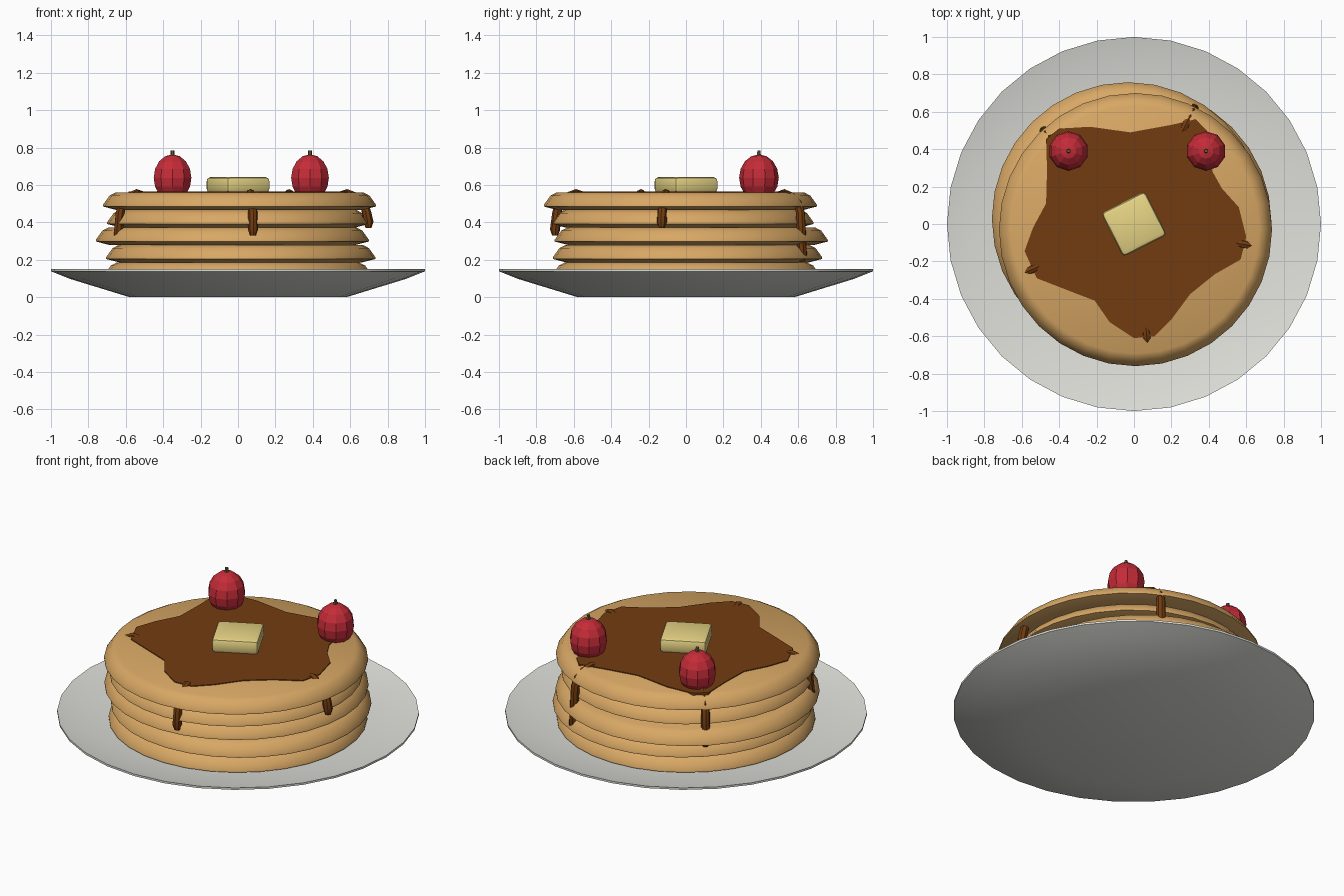
import bpy, bmesh, math
from mathutils import Vector, Matrix

if "Cube" in bpy.data.objects:
    bpy.data.objects.remove(bpy.data.objects["Cube"])


def material(name, rgb):
    m = bpy.data.materials.new(name)
    m.diffuse_color = (*rgb, 1)
    m.use_nodes = True
    m.node_tree.nodes["Principled BSDF"].inputs["Base Color"].default_value = m.diffuse_color
    return m


CERAMIC = material("white ceramic", (0.74, 0.74, 0.70))
BATTER = material("golden pancake", (0.69, 0.39, 0.13))
SYRUP = material("brown syrup", (0.17, 0.045, 0.005))
BUTTER = material("butter yellow", (0.82, 0.68, 0.24))
RED = material("berry red", (0.56, 0.025, 0.04))
STEM = material("stem olive", (0.13, 0.12, 0.04))


def finish(bm, name, mat, smooth=None):
    bmesh.ops.recalc_face_normals(bm, faces=bm.faces)
    me = bpy.data.meshes.new(name)
    bm.to_mesh(me)
    bm.free()
    me.materials.append(mat)
    ob = bpy.data.objects.new(name, me)
    bpy.context.collection.objects.link(ob)
    if smooth:
        bpy.ops.object.select_all(action='DESELECT')
        ob.select_set(True)
        bpy.context.view_layer.objects.active = ob
        bpy.ops.object.shade_smooth_by_angle(angle=math.radians(smooth))
    return ob


def lathe(name, profile, mat, center=(0, 0, 0), sides=32, smooth=None):
    """Revolve (radius, z) points; end rings become caps."""
    bm = bmesh.new()
    rings = []
    for r, z in profile:
        rings.append([bm.verts.new(Vector(center) + Vector((
            r * math.cos(math.tau * i / sides), r * math.sin(math.tau * i / sides), z)))
            for i in range(sides)])
    for a, b in zip(rings, rings[1:]):
        for i in range(sides):
            j = (i + 1) % sides
            bm.faces.new((a[i], a[j], b[j], b[i]))
    bm.faces.new(rings[0])
    bm.faces.new(rings[-1])
    return finish(bm, name, mat, smooth)


def tube(name, points, radii, mat, sides=8):
    """Round tube lying in a vertical plane through the z axis."""
    bm = bmesh.new()
    rings = []
    for k, p in enumerate(points):
        t = (points[min(k + 1, len(points) - 1)] - points[max(k - 1, 0)]).normalized()
        side = Vector((-points[0].y, points[0].x, 0)).normalized()
        up = t.cross(side)
        rings.append([bm.verts.new(p + radii[k] * (
            side * math.cos(math.tau * i / sides) + up * math.sin(math.tau * i / sides)))
            for i in range(sides)])
    for a, b in zip(rings, rings[1:]):
        for i in range(sides):
            j = (i + 1) % sides
            bm.faces.new((a[i], a[j], b[j], b[i]))
    bm.faces.new(rings[0])
    bm.faces.new(rings[-1])
    return finish(bm, name, mat, 40)


# Plate
lathe("plate", [(0.58, 0), (0.90, 0.098), (1.0, 0.138), (1.0, 0.15),
                (0.90, 0.125), (0.60, 0.085)], CERAMIC, smooth=35)

# Stack of pancakes, bottom to top, each a little off centre
PITCH = 0.0935
offsets = [(0, 0), (0.015, 0.008), (-0.03, 0.028), (0, -0.018), (0.008, -0.03)]
radii = [0.715, 0.72, 0.73, 0.70, 0.73]
for n, ((x, y), r) in enumerate(zip(offsets, radii)):
    lathe(f"pancake_{n + 1}",
          [(r - 0.07, 0), (r, 0.018), (r, 0.027), (r - 0.035, 0.076), (r - 0.068, PITCH)],
          BATTER, (x, y, 0.0925 + n * PITCH), smooth=50)
TOP = 0.0925 + 5 * PITCH

# Syrup pool
outline = [(-.02, .49), (.20, .53), (.33, .56), (.39, .50), (.42, .28), (.47, .19),
           (.56, .09), (.60, -.07), (.57, -.19), (.43, -.27), (.30, -.375), (.20, -.51),
           (.11, -.60), (0, -.61), (-.13, -.525), (-.21, -.41), (-.34, -.36), (-.52, -.29),
           (-.585, -.145), (-.54, -.02), (-.47, .11), (-.465, .29), (-.47, .455),
           (-.40, .51), (-.235, .52)]
bm = bmesh.new()
pool = bm.faces.new([bm.verts.new((x, y, TOP - 0.01)) for x, y in outline])
ext = bmesh.ops.extrude_face_region(bm, geom=[pool])
bmesh.ops.translate(bm, vec=(0, 0, 0.015),
                    verts=[v for v in ext["geom"] if isinstance(v, bmesh.types.BMVert)])
finish(bm, "syrup_pool", SYRUP)

# Syrup drips: angle, end radius, end height
for n, (deg, r, z) in enumerate([(-83.5, 0.705, 0.33), (204, 0.70, 0.30), (-10.5, 0.71, 0.37),
                                 (62.5, 0.70, 0.19), (134, 0.695, 0.26)]):
    a = math.radians(deg)
    path = [(0.54, TOP - 0.012), (0.59, TOP - 0.006), (0.64, TOP - 0.025),
            (r - 0.025, 0.50), (r - 0.01, 0.45), (r, z + 0.03), (r, z)]
    tube(f"syrup_drip_{n + 1}",
         [Vector((d * math.cos(a), d * math.sin(a), h)) for d, h in path],
         [0.012, 0.024, 0.024, 0.024, 0.025, 0.027, 0.016], SYRUP)

# Butter pat
bm = bmesh.new()
bmesh.ops.create_cube(bm, size=1, matrix=Matrix.Translation((0, 0, 0.60))
                      @ Matrix.Rotation(math.radians(27), 4, 'Z')
                      @ Matrix.Diagonal((0.262, 0.262, 0.085, 1)))
bmesh.ops.bevel(bm, geom=bm.edges[:], offset=0.022, segments=2, profile=0.5, affect='EDGES')
finish(bm, "butter", BUTTER, 40)

# Berries with stems
for side, x in (("left", -0.35), ("right", 0.385)):
    bm = bmesh.new()
    bmesh.ops.create_uvsphere(bm, u_segments=10, v_segments=8, radius=1,
                              matrix=Matrix.Translation((x, 0.39, 0.638))
                              @ Matrix.Diagonal((0.106, 0.106, 0.125, 1)))
    finish(bm, f"berry_{side}", RED)
    lathe(f"berry_stem_{side}", [(0.012, 0.75), (0.010, 0.785)], STEM, (x, 0.39, 0), sides=6)
